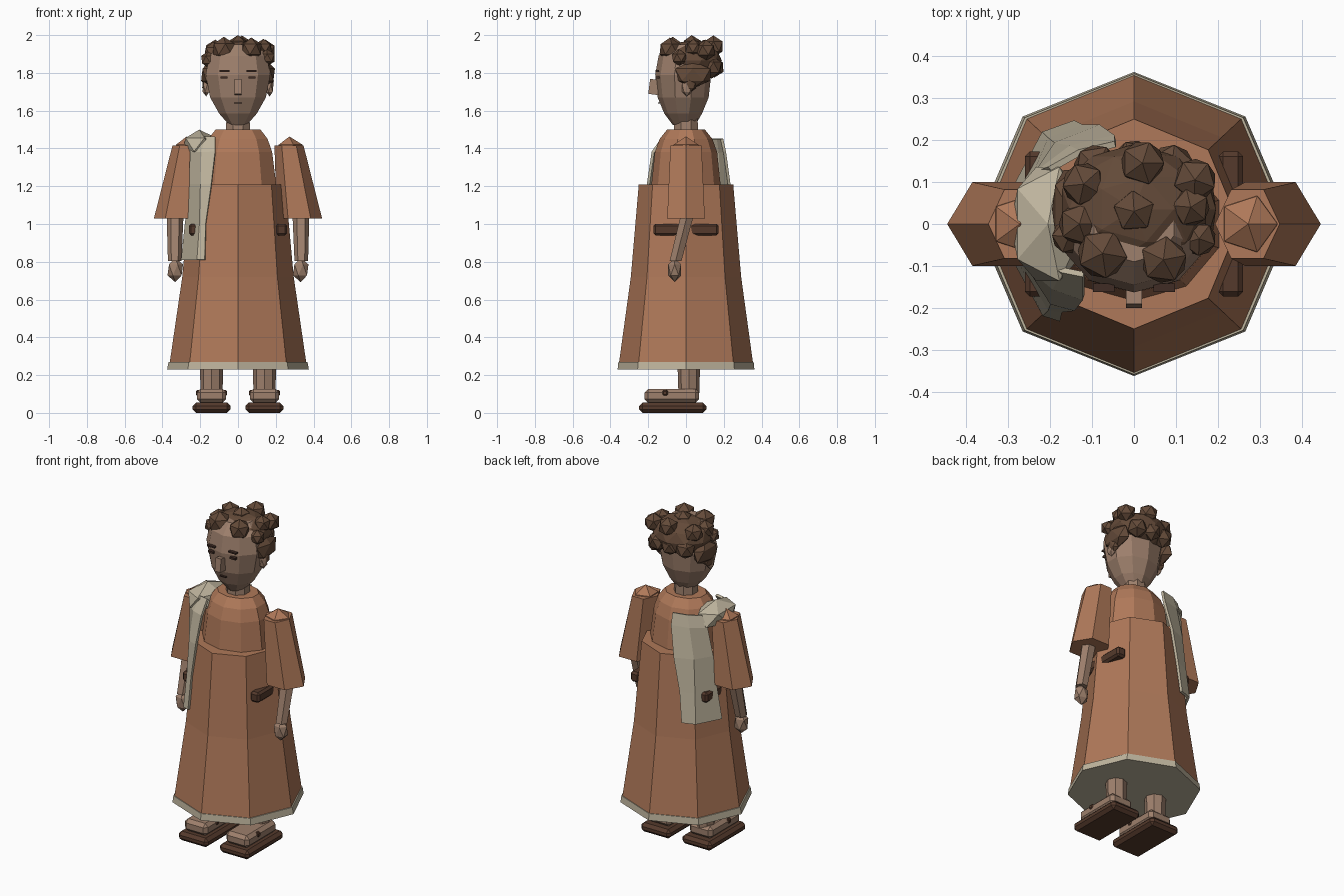
import bpy, bmesh, math
from mathutils import Vector, Matrix

if "Cube" in bpy.data.objects:
    bpy.data.objects.remove(bpy.data.objects["Cube"])


def material(name, rgb):
    m = bpy.data.materials.new(name)
    m.diffuse_color = (*rgb, 1)
    m.use_nodes = True
    m.node_tree.nodes["Principled BSDF"].inputs["Base Color"].default_value = m.diffuse_color
    return m


CLAY = material("terracotta cloth", (0.43, 0.19, 0.10))
CREAM = material("cream cloth", (0.52, 0.46, 0.34))
SKIN = material("skin", (0.34, 0.215, 0.15))
HAIR = material("brown hair", (0.125, 0.068, 0.04))
LEATHER = material("dark leather", (0.09, 0.042, 0.025))
INK = material("dark features", (0.05, 0.025, 0.018))


def finish(name, bm, mat):
    bmesh.ops.recalc_face_normals(bm, faces=bm.faces)
    me = bpy.data.meshes.new(name)
    bm.to_mesh(me)
    bm.free()
    me.materials.append(mat)
    ob = bpy.data.objects.new(name, me)
    bpy.context.collection.objects.link(ob)
    return ob


def loft(name, rings, n, mat, phase=0.0):
    """Skin level rings given as (cx, cy, z, rx, ry), capped at both ends."""
    bm = bmesh.new()
    loops = []
    for cx, cy, z, rx, ry in rings:
        angles = [phase + math.tau * i / n for i in range(n)]
        loops.append([bm.verts.new((cx + rx * math.cos(a), cy + ry * math.sin(a), z)) for a in angles])
    for a, b in zip(loops, loops[1:]):
        for i in range(n):
            j = (i + 1) % n
            bm.faces.new((a[i], a[j], b[j], b[i]))
    bm.faces.new(loops[0])
    bm.faces.new(loops[-1])
    return finish(name, bm, mat)


def gem(name, loc, radius, mat, sub=1, turn=0.0):
    """Faceted ball."""
    bm = bmesh.new()
    bmesh.ops.create_icosphere(bm, subdivisions=sub, radius=1)
    m = Matrix.Translation(loc) @ Matrix.Diagonal((*radius, 1)) @ Matrix.Rotation(turn, 4, 'Z')
    bmesh.ops.transform(bm, matrix=m, verts=bm.verts)
    return finish(name, bm, mat)


def block(name, loc, size, mat, bevel=0.0, tilt=0.0):
    bm = bmesh.new()
    bmesh.ops.create_cube(bm, size=1)
    bmesh.ops.scale(bm, vec=size, verts=bm.verts)
    if bevel:
        bmesh.ops.bevel(bm, geom=bm.edges[:], offset=bevel, segments=1, affect='EDGES')
    bmesh.ops.transform(bm, matrix=Matrix.Translation(loc) @ Matrix.Rotation(tilt, 4, 'X'), verts=bm.verts)
    return finish(name, bm, mat)


def drape(name, rows, mat):
    """Cloth strip from rows of (z, three xy points), thickened."""
    bm = bmesh.new()
    grid = [[bm.verts.new((x, y, z)) for x, y in pts] for z, *pts in rows]
    for a, b in zip(grid, grid[1:]):
        for i in range(2):
            bm.faces.new((a[i], a[i + 1], b[i + 1], b[i]))
    ob = finish(name, bm, mat)
    mod = ob.modifiers.new("thickness", 'SOLIDIFY')
    mod.thickness = 0.015
    mod.offset = 0
    return ob


# Robe skirt, hem and bodice
loft("skirt", [(0, 0, 0.262, .362, .355), (0, 0, 0.72, .295, .292), (0, 0, 1.21, .25, .25)], 8, CLAY)
loft("hem", [(0, 0, 0.23, .375, .362), (0, 0, 0.27, .368, .358)], 8, CREAM)
loft("bodice", [(0, 0, 1.19, .215, .185), (0, 0, 1.38, .19, .165),
                (0, 0, 1.45, .165, .14), (0, 0, 1.5, .125, .10)], 10, CLAY, math.pi / 10)

# Shawl over one shoulder
drape("shawl_front", [
    (1.46, (-.22, -.08), (-.17, -.11), (-.12, -.12)),
    (1.38, (-.25, -.10), (-.19, -.15), (-.12, -.175)),
    (1.21, (-.25, -.09), (-.195, -.185), (-.14, -.20)),
    (1.00, (-.275, -.07), (-.20, -.20), (-.17, -.203)),
    (0.81, (-.295, -.06), (-.213, -.213), (-.175, -.225))], CREAM)
drape("shawl_back", [
    (1.45, (-.20, .13), (-.13, .17), (-.045, .19)),
    (1.38, (-.23, .12), (-.15, .18), (-.045, .205)),
    (1.20, (-.245, .09), (-.185, .188), (-.08, .23)),
    (1.00, (-.265, .08), (-.20, .20), (-.12, .23)),
    (0.82, (-.29, .07), (-.214, .214), (-.14, .24))], CREAM)
gem("shawl_shoulder", (-.205, 0, 1.42), (.10, .16, .08), CREAM)

for s, side in ((-1, "left"), (1, "right")):
    # Arms
    loft(side + "_sleeve", [(s * .325, 0, 1.03, .12, .115), (s * .27, 0, 1.415, .077, .095)], 6, CLAY)
    gem(side + "_shoulder", (s * .272, 0, 1.385), (.078, .078, .078), CLAY)
    loft(side + "_forearm", [(s * .335, -.055, .805, .036, .036), (s * .333, .01, 1.06, .045, .04)], 6, SKIN)
    gem(side + "_hand", (s * .332, -.06, .757), (.046, .04, .065), SKIN)
    # Belt bars at the hips
    block(side + "_belt", (s * .23, 0, .97), (.06, .345, .062), LEATHER, .012)
    # Legs, feet and sandals
    loft(side + "_leg", [(s * .14, .015, .10, .058, .055), (s * .14, .015, .26, .062, .06)], 8, SKIN)
    block(side + "_foot", (s * .14, -.075, .09), (.155, .29, .075), SKIN, .02)
    block(side + "_sandal", (s * .14, -.07, .0275), (.20, .355, .055), LEATHER, .018)
    block(side + "_strap", (s * .14, -.11, .105), (.166, .03, .03), LEATHER, .007)
    # Face details on each side
    block(side + "_brow", (s * .072, -.152, 1.81), (.052, .02, .009), INK)
    block(side + "_eye", (s * .074, -.15, 1.775), (.036, .022, .012), INK)
    gem(side + "_ear", (s * .168, .005, 1.72), (.022, .03, .045), SKIN)

# Neck, head and face
loft("neck", [(0, 0, 1.47, .07, .07), (0, 0, 1.57, .066, .066)], 8, SKIN, math.pi / 8)
loft("head", [(0, -.01, 1.525, .05, .06), (0, -.015, 1.585, .105, .10), (0, -.015, 1.67, .155, .135),
              (0, -.015, 1.79, .18, .148), (0, -.01, 1.89, .16, .135), (0, 0, 1.95, .10, .09)],
     10, SKIN, math.pi / 10)
block("nose", (0, -.165, 1.725), (.037, .06, .08), SKIN, tilt=-.12)
block("mouth", (0, -.143, 1.64), (.04, .012, .006), INK)

# Hair cap with faceted curls
gem("hair_cap", (0, .035, 1.865), (.18, .155, .11), HAIR, 2)
curls = [(.02, .145, 1.94, .058), (.145, .105, 1.92, .056), (.135, .04, 1.93, .05),
         (.07, -.085, 1.925, .062), (-.075, -.07, 1.925, .066), (-.12, .095, 1.92, .056),
         (0, .03, 1.945, .055), (-.13, .0, 1.91, .055), (.155, -.035, 1.88, .045),
         (-.155, -.03, 1.87, .045), (.09, .135, 1.83, .06), (-.09, .135, 1.83, .06),
         (0, .15, 1.83, .055)]
for i, (x, y, z, r) in enumerate(curls):
    gem(f"curl_{i + 1}", (x, y, z), (r, r, r), HAIR, turn=i * 0.9)
for s, side in ((-1, "left"), (1, "right")):
    gem(side + "_side_hair", (s * .155, .035, 1.79), (.045, .11, .072), HAIR)
    gem(side + "_sideburn", (s * .165, .02, 1.74), (.028, .04, .045), HAIR)
